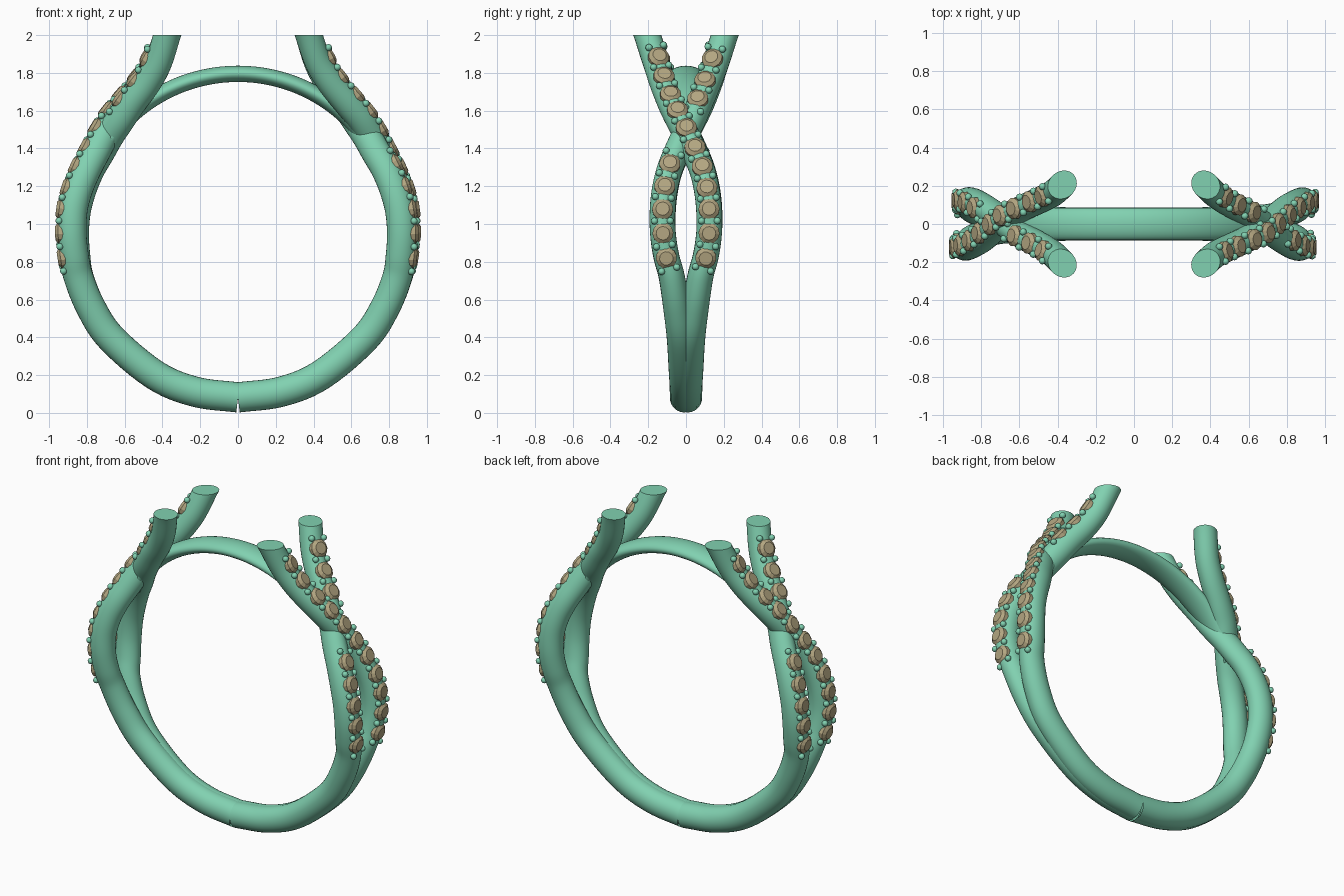
import bpy, bmesh, math
from mathutils import Vector, Matrix

if "Cube" in bpy.data.objects:
    bpy.data.objects.remove(bpy.data.objects["Cube"])

CENTER = Vector((0, 0, 0.957))


def material(name, color):
    m = bpy.data.materials.new(name)
    m.diffuse_color = color
    m.use_nodes = True
    m.node_tree.nodes["Principled BSDF"].inputs["Base Color"].default_value = m.diffuse_color
    return m


METAL = material("green_metal", (0.22, 0.64, 0.44, 1))
STONE = material("tan_stone", (0.45, 0.38, 0.22, 1))


def finish(bm, name, mat, smooth=True):
    bmesh.ops.recalc_face_normals(bm, faces=bm.faces)
    me = bpy.data.meshes.new(name)
    bm.to_mesh(me)
    bm.free()
    ob = bpy.data.objects.new(name, me)
    bpy.context.collection.objects.link(ob)
    me.materials.append(mat)
    if smooth:
        bpy.ops.object.select_all(action='DESELECT')
        ob.select_set(True)
        bpy.context.view_layer.objects.active = ob
        bpy.ops.object.shade_smooth_by_angle(angle=math.radians(40))
    return ob


def spline(pts, steps=6):
    """Smooth path through the control points."""
    p = [Vector(q) for q in pts]
    p = [2 * p[0] - p[1]] + p + [2 * p[-1] - p[-2]]
    out = []
    for i in range(1, len(p) - 2):
        a, b, c, d = p[i - 1:i + 3]
        for s in range(steps):
            t = s / steps
            out.append(0.5 * (2 * b + (c - a) * t + (2 * a - 5 * b + 4 * c - d) * t * t
                              + (3 * b - a - 3 * c + d) * t ** 3))
    return out + [p[-2]]


def frames(path):
    """Point, outward normal and sideways direction along a path."""
    res = []
    for i, p in enumerate(path):
        t = (path[min(i + 1, len(path) - 1)] - path[max(i - 1, 0)]).normalized()
        h = p - CENTER
        h.y = 0
        n = (h - t * h.dot(t)).normalized()
        res.append((p, n, t.cross(n)))
    return res


def sweep(bm, frs, sizes, sides=28):
    rings = []
    for (p, n, s), (rn, rs) in zip(frs, sizes):
        rings.append([bm.verts.new(p + n * rn * math.cos(a) + s * rs * math.sin(a))
                      for a in (2 * math.pi * k / sides for k in range(sides))])
    for r0, r1 in zip(rings, rings[1:]):
        for k in range(sides):
            j = (k + 1) % sides
            bm.faces.new((r0[k], r0[j], r1[j], r1[k]))


def lower(side):
    """Lower shank points, swinging down to the bottom centre."""
    return [(0.875 * math.cos(math.radians(a)), side * y, 0.957 + 0.875 * math.sin(math.radians(a)))
            for a, y in ((-27, .05), (-40, .028), (-60, .014), (-75, .01), (-90, .01))]


OVER = [(.355, -.228, 2.06), (.375, -.205, 2.0), (.425, -.16, 1.86), (.492, -.125, 1.75),
        (.58, -.085, 1.645), (.652, -.045, 1.56), (.705, 0, 1.475), (.755, .045, 1.38),
        (.804, .085, 1.285), (.848, .11, 1.18), (.875, .122, 1.07), (.88, .122, .95),
        (.868, .105, .83), (.845, .076, .72)] + lower(1)
UNDER = [(.355, .228, 2.06), (.375, .205, 2.0), (.42, .16, 1.86), (.48, .118, 1.75),
         (.56, .075, 1.645), (.625, .035, 1.55), (.682, -.01, 1.465), (.73, -.05, 1.38),
         (.785, -.088, 1.285), (.828, -.113, 1.18), (.857, -.124, 1.07), (.867, -.122, .95),
         (.86, -.104, .83), (.843, -.075, .72)] + lower(-1)
OVER_STONES = [[1.89, 1.79, 1.695, 1.61, 1.515, 1.41, 1.31, 1.195, 1.08, .95, .82]]
UNDER_STONES = [[1.88, 1.77, 1.67], [1.325, 1.205, 1.08, .95, .82]]


def strand(name, pts, groups, turn):
    # Tube, cut level at the top
    frs = frames(spline(pts))
    sizes = []
    for p, n, s in frs:
        low = min(1, max(0, (0.75 - p.z) / 0.5))
        top = min(1, max(0, (p.z - 1.6) / 0.3))
        sizes.append((.078 + .002 * low - .006 * top, .068 + .008 * low + .002 * top))
    bm = bmesh.new()
    sweep(bm, frs, sizes)
    cut = bmesh.ops.bisect_plane(bm, geom=bm.verts[:] + bm.edges[:] + bm.faces[:],
                                 plane_co=(0, 0, 2), plane_no=(0, 0, 1), clear_outer=True)
    edges = [e for e in cut['geom_cut'] if isinstance(e, bmesh.types.BMEdge)]
    bmesh.ops.edgeloop_fill(bm, edges=edges)
    bm.transform(turn)
    finish(bm, name + "_strand", METAL)

    # Stones and the beads that hold them
    fine = [f for f in frames(spline(pts, 40)) if f[0].z > 0.65]

    def at(z):
        p, n, s = min(fine, key=lambda f: abs((f[0] + f[1] * .075).z - z))
        return Matrix(((s.x, n.cross(s).x, n.x, p.x), (s.y, n.cross(s).y, n.y, p.y),
                       (s.z, n.cross(s).z, n.z, p.z), (0, 0, 0, 1)))

    gems, beads = bmesh.new(), bmesh.new()
    for zs in groups:
        for z in zs:
            rings = []
            for r, h in ((.05, .03), (.056, .05), (.056, .072), (.036, .088)):
                rings.append([gems.verts.new(at(z) @ Vector((r * math.cos(k * math.pi / 6),
                                                             r * math.sin(k * math.pi / 6), h)))
                              for k in range(12)])
            for r0, r1 in zip(rings, rings[1:]):
                for k in range(12):
                    gems.faces.new((r0[k], r0[(k + 1) % 12], r1[(k + 1) % 12], r1[k]))
            gems.faces.new(rings[-1])
            gems.faces.new(rings[0][::-1])
        gaps = [(a + b) / 2 for a, b in zip(zs, zs[1:])]
        for z in [zs[0] + .055] + gaps + [zs[-1] - .06]:
            for x in (-.042, .042):
                bmesh.ops.create_icosphere(beads, subdivisions=2, radius=.019,
                                           matrix=at(z) @ Matrix.Translation((x, 0, .068)))
    gems.transform(turn)
    beads.transform(turn)
    finish(gems, name + "_stones", STONE, smooth=False)
    finish(beads, name + "_beads", METAL)


# The left shoulder is the right one turned half way round
for label, angle in (("right", 0), ("left", math.pi)):
    turn = Matrix.Rotation(angle, 4, 'Z')
    strand(label + "_over", OVER, OVER_STONES, turn)
    strand(label + "_under", UNDER, UNDER_STONES, turn)

# Thin arch closing the finger hole between the shoulders
arc = [math.radians(28 + 124 * i / 60) for i in range(61)]
path = [CENTER + Vector((.838 * math.cos(a), 0, .838 * math.sin(a))) for a in arc]
sizes = [(.043, .055 + .03 * min(1, (math.sin(a) - .469) / .35)) for a in arc]
bm = bmesh.new()
sweep(bm, frames(path), sizes)
bmesh.ops.holes_fill(bm, edges=[e for e in bm.edges if e.is_boundary], sides=0)
finish(bm, "inner_arch", METAL)
